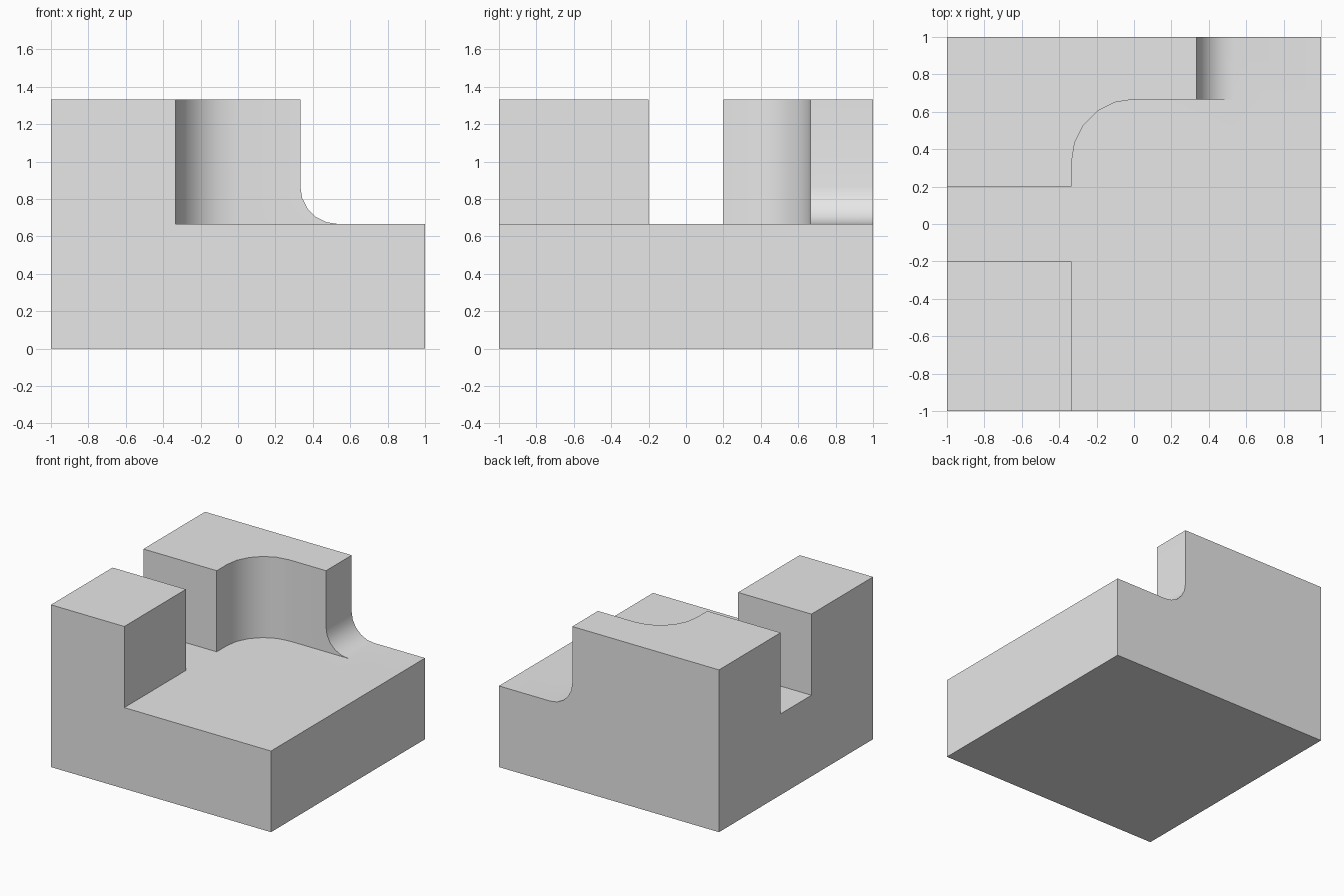
import bpy
import bmesh
import math
from mathutils import Vector

cube = bpy.data.objects.get("Cube")
if cube:
    bpy.data.objects.remove(cube, do_unlink=True)

THIRD = 1 / 3
FLOOR, TOP = 2 * THIRD, 4 * THIRD
OUT = 2.0            # how far the cutters reach past the block
FILLET = 0.2
SEGMENTS = 5

grey = bpy.data.materials.new("plain grey")
grey.use_nodes = True
grey.diffuse_color = (0.8, 0.8, 0.8, 1)
grey.node_tree.nodes["Principled BSDF"].inputs["Base Color"].default_value = (0.8, 0.8, 0.8, 1)


def prism(name, points, sweep):
    """Closed solid from a planar outline swept along a vector."""
    bm = bmesh.new()
    face = bm.faces.new([bm.verts.new(p) for p in points])
    result = bmesh.ops.extrude_face_region(bm, geom=[face])
    verts = [v for v in result["geom"] if isinstance(v, bmesh.types.BMVert)]
    bmesh.ops.translate(bm, verts=verts, vec=Vector(sweep))
    bmesh.ops.recalc_face_normals(bm, faces=bm.faces)
    mesh = bpy.data.meshes.new(name)
    bm.to_mesh(mesh)
    bm.free()
    mesh.materials.append(grey)
    obj = bpy.data.objects.new(name, mesh)
    bpy.context.collection.objects.link(obj)
    return obj


def box(name, x0, x1, y0, y1, z0, z1):
    outline = [(x0, y0, z0), (x1, y0, z0), (x1, y1, z0), (x0, y1, z0)]
    return prism(name, outline, (0, 0, z1 - z0))


def arc(cx, cy, radius, start, end):
    angles = [math.radians(start + (end - start) * i / SEGMENTS) for i in range(SEGMENTS + 1)]
    return [(cx + radius * math.cos(a), cy + radius * math.sin(a)) for a in angles]


# Solid block
block = box("stepped_block", -1, 1, -1, 1, 0, TOP)

# Open pocket with a rounded inner corner
plan = [(-THIRD, -OUT), (OUT, -OUT), (OUT, FLOOR)] + arc(0, THIRD, THIRD, 90, 180)
pocket = prism("pocket_cutter", [(x, y, FLOOR) for x, y in plan], (0, 0, OUT))

# Slot between the two raised blocks
slot = box("slot_cutter", -OUT, 0, -0.2, 0.2, FLOOR, OUT)

# Lower step at the back, with a fillet at its foot
side = [(OUT, OUT), (THIRD, OUT)]
side += arc(THIRD + FILLET, FLOOR + FILLET, FILLET, 180, 270) + [(OUT, FLOOR)]
step = prism("step_cutter", [(x, 0.4, z) for x, z in side], (0, OUT, 0))

# Cut the block and drop the cutters
bpy.ops.object.select_all(action="DESELECT")
block.select_set(True)
bpy.context.view_layer.objects.active = block
for cutter in (pocket, slot, step):
    cutter.hide_render = True
    cut = block.modifiers.new(cutter.name, "BOOLEAN")
    cut.operation = "DIFFERENCE"
    cut.solver = "EXACT"
    cut.object = cutter
    bpy.ops.object.modifier_apply(modifier=cut.name)
    bpy.data.objects.remove(cutter, do_unlink=True)

# Smooth curved walls, sharp corners
bpy.ops.object.shade_smooth_by_angle(angle=math.radians(30))
